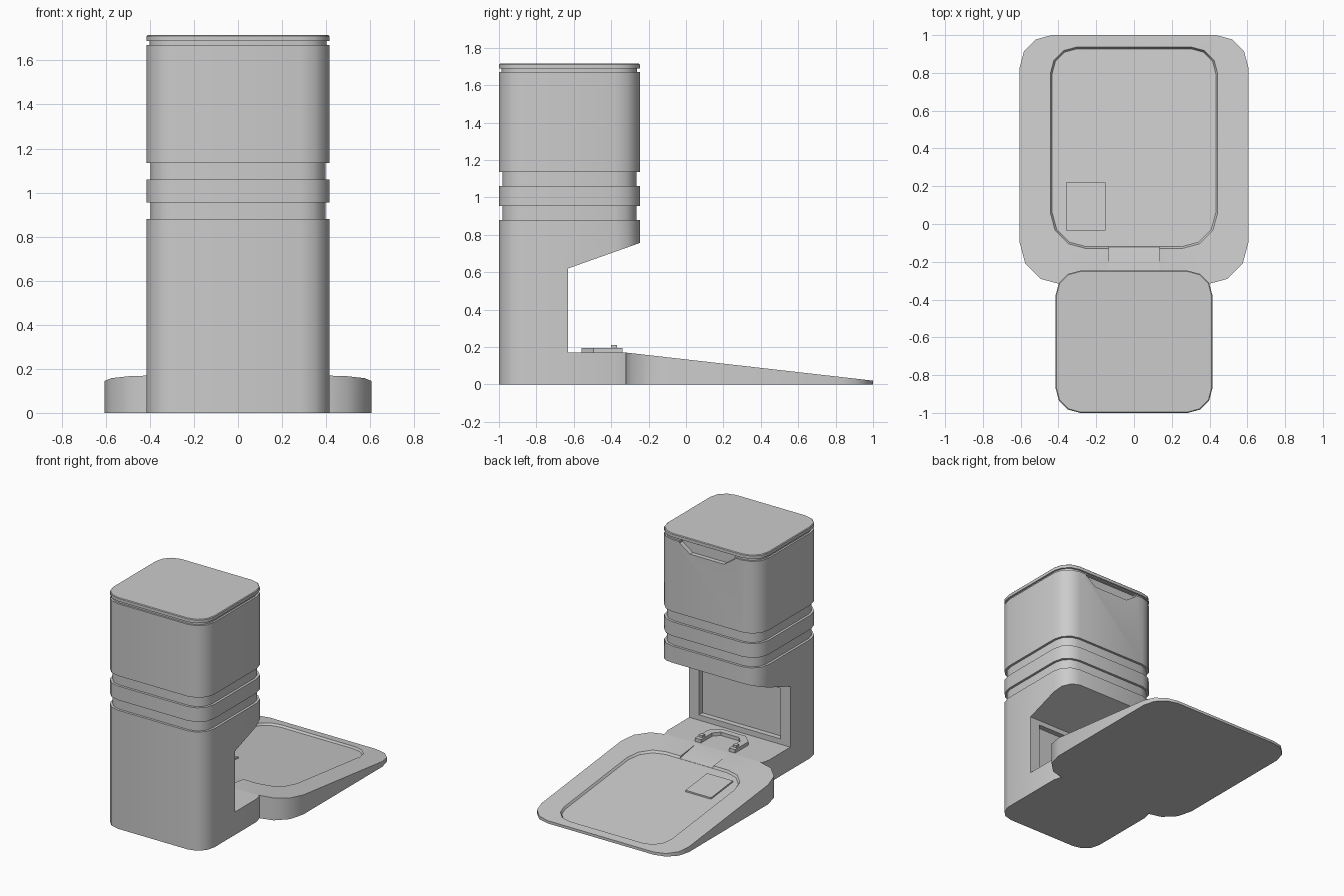
import bpy, bmesh, math

if "Cube" in bpy.data.objects:
    bpy.data.objects.remove(bpy.data.objects["Cube"])

grey = bpy.data.materials.new("soft_grey")
grey.diffuse_color = (0.6, 0.6, 0.6, 1)
grey.use_nodes = True
grey.node_tree.nodes["Principled BSDF"].inputs["Base Color"].default_value = grey.diffuse_color


def loft(name, rings):
    """Closed solid from a stack of matching point loops."""
    bm = bmesh.new()
    loops = [[bm.verts.new(p) for p in ring] for ring in rings]
    n = len(loops[0])
    for a, b in zip(loops, loops[1:]):
        for i in range(n):
            j = (i + 1) % n
            bm.faces.new((a[i], a[j], b[j], b[i]))
    bm.faces.new(loops[0][::-1])
    bm.faces.new(loops[-1])
    bmesh.ops.recalc_face_normals(bm, faces=bm.faces[:])
    me = bpy.data.meshes.new(name)
    bm.to_mesh(me)
    bm.free()
    me.materials.append(grey)
    ob = bpy.data.objects.new(name, me)
    bpy.context.collection.objects.link(ob)
    return ob


def rounded(x, y0, y1, r, inset=0.0, n=3):
    """Rounded rectangle outline, x from -x to x; r is (front, back) radius."""
    pts = []
    for sx, sy, start in ((1, -1, -90), (1, 1, 0), (-1, 1, 90), (-1, -1, 180)):
        rad = r[0] if sy < 0 else r[1]
        cx, cy = sx * (x - rad), (y0 + rad if sy < 0 else y1 - rad)
        for i in range(n + 1):
            a = math.radians(start + 90 * i / n)
            pts.append((cx + (rad - inset) * math.cos(a), cy + (rad - inset) * math.sin(a)))
    return pts


def at(pts, z):
    """Lift a flat outline to a height, or to a height that varies with y."""
    return [(x, y, z(y) if callable(z) else z) for x, y in pts]


def side_prism(name, profile, hx):
    return loft(name, [[(x, y, z) for y, z in profile] for x in (-hx, hx)])


def box(name, x0, x1, y0, y1, z0, z1):
    pts = [(x0, y0), (x1, y0), (x1, y1), (x0, y1)]
    return loft(name, [at(pts, z0), at(pts, z1)])


def cut(target, cutter):
    cutter.hide_render = True
    m = target.modifiers.new("cut", 'BOOLEAN')
    m.operation, m.solver, m.object = 'DIFFERENCE', 'EXACT', cutter
    bpy.context.view_layer.objects.active = target
    bpy.ops.object.modifier_apply(modifier=m.name)
    bpy.data.objects.remove(cutter)


def slope(y, off=0.0):
    return 0.17 - (y + 0.32) * 0.15 / 1.32 + off


# tower with two grooved bands, lid gap and lid
levels = [(0, 0), (0.88, 0), (0.88, 0.018), (0.955, 0.018), (0.955, 0), (1.06, 0),
          (1.06, 0.018), (1.135, 0.018), (1.135, 0), (1.67, 0), (1.67, 0.014),
          (1.688, 0.014), (1.688, 0), (1.71, 0), (1.715, 0.005)]
tower = loft("tower", [at(rounded(0.415, -1, -0.247, (0.13, 0.13), i), z) for z, i in levels])

# alcove under the overhang, and straight cut where the tray begins
cut(tower, side_prism("alcove_cutter", [(-0.63, 0.17), (-0.32, 0.17), (-0.32, -0.1), (0, -0.1),
                                        (0, 0.844), (-0.247, 0.756), (-0.63, 0.62)], 0.6))
# recessed window in the alcove wall
cut(tower, box("window_cutter", -0.335, 0.335, -0.67, -0.6, 0.21, 0.585))
# finger notch below the lid
notch = [(-0.225, 1.68), (-0.225, 1.66), (-0.14, 1.6), (0.14, 1.6), (0.225, 1.66), (0.225, 1.68)]
cut(tower, loft("notch_cutter", [[(x, y, z) for x, z in notch] for y in (-0.28, -0.2)]))

# wedge shaped tray
outline = rounded(0.605, -0.32, 1.0, (0.22, 0.17))
tray = loft("tray", [at(outline, 0), at(outline, slope)])

# shallow basin in the tray, with a channel towards the tower
basin = [at(rounded(0.443, -0.13, 0.937, (0.19, 0.14), i), lambda y, o=o: slope(y, o))
         for o, i in ((-0.015, 0.01), (0, 0), (0.06, 0))]
cut(tray, loft("basin_cutter", basin))
cut(tray, side_prism("channel_cutter", [(-0.305, slope(-0.305)), (-0.11, slope(-0.11, -0.0145)),
                                        (-0.11, 0.25), (-0.305, 0.25)], 0.135))

# small raised plate on the basin floor
pad = [(-0.36, -0.035), (-0.15, -0.035), (-0.15, 0.22), (-0.36, 0.22)]
plate = loft("sensor_plate", [at(pad, lambda y: slope(y, -0.02)), at(pad, lambda y: slope(y, -0.004))])

# U shaped clip on the floor of the alcove, with a stud on each leg
half = [(0.165, -0.34), (0.165, -0.495), (0.1, -0.56)]
inner = [(0.075, -0.515), (0.115, -0.47), (0.115, -0.34)]
flip = lambda pts: [(-x, y) for x, y in reversed(pts)]
u_shape = half + flip(half) + flip(inner) + inner
clip = loft("clip", [at(u_shape, 0.165), at(u_shape, 0.195)])
for side, s in (("left", -1), ("right", 1)):
    box("clip_stud_" + side, s * 0.14 - 0.015, s * 0.14 + 0.015, -0.4, -0.37, 0.19, 0.21)

# smooth rounded corners, crisp edges
bpy.ops.object.select_all(action='DESELECT')
for ob in (tower, tray):
    ob.select_set(True)
bpy.context.view_layer.objects.active = tower
bpy.ops.object.shade_smooth_by_angle(angle=math.radians(35))
